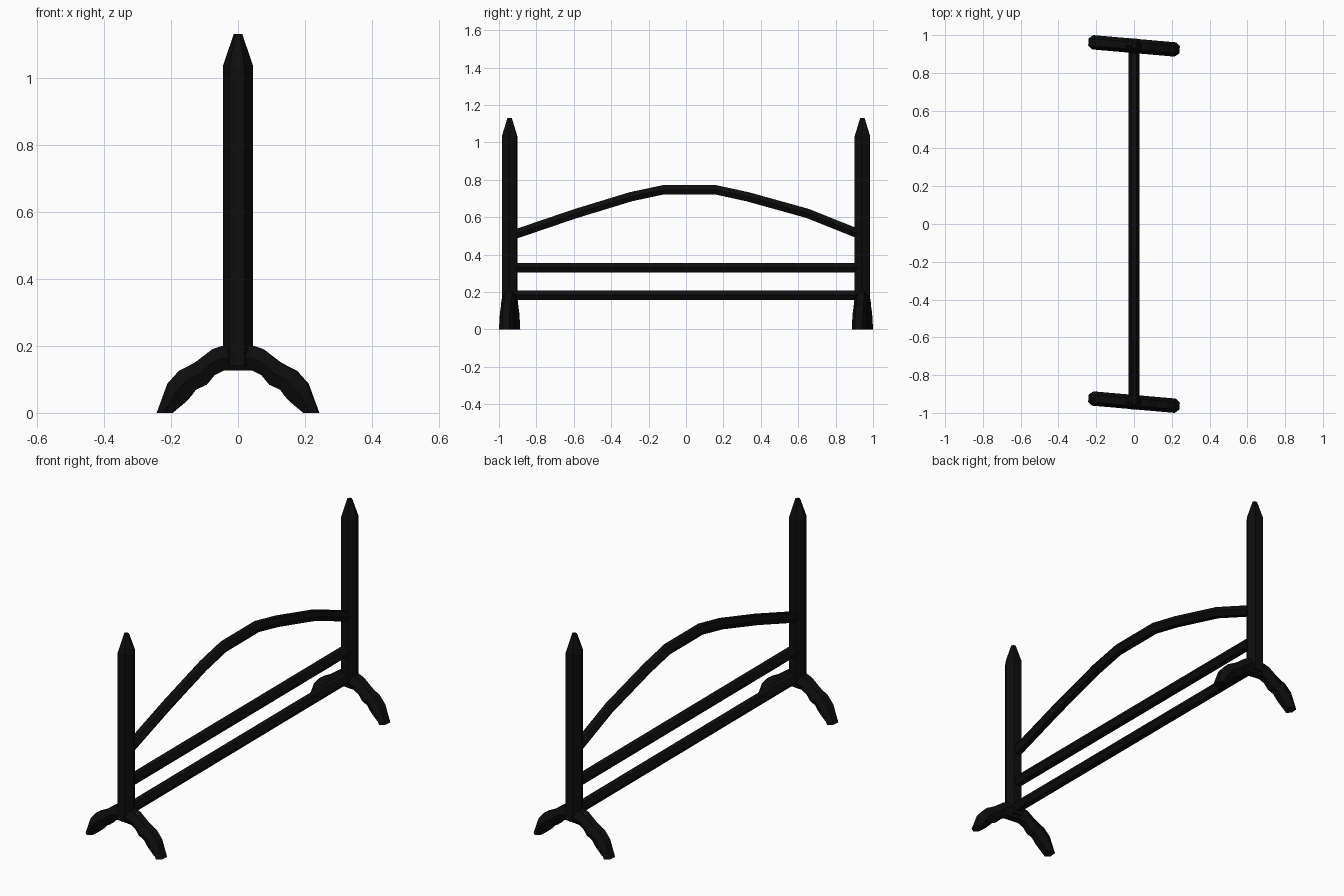
import bpy, bmesh
from math import cos, sin, pi, radians
from mathutils import Vector

if "Cube" in bpy.data.objects:
    bpy.data.objects.remove(bpy.data.objects["Cube"])

black = bpy.data.materials.new("black_paint")
black.diffuse_color = (0.004, 0.004, 0.004, 1)
black.use_nodes = True
black.node_tree.nodes["Principled BSDF"].inputs["Base Color"].default_value = black.diffuse_color


def finish(name, bm):
    bmesh.ops.recalc_face_normals(bm, faces=bm.faces)
    mesh = bpy.data.meshes.new(name)
    bm.to_mesh(mesh)
    bm.free()
    mesh.materials.append(black)
    obj = bpy.data.objects.new(name, mesh)
    bpy.context.collection.objects.link(obj)
    return obj


def loft(name, rings):
    """Skin a list of vertex rings and cap both ends."""
    bm = bmesh.new()
    rows = [[bm.verts.new(p) for p in ring] for ring in rings]
    n = len(rows[0])
    for a, b in zip(rows, rows[1:]):
        for i in range(n):
            j = (i + 1) % n
            bm.faces.new((a[i], a[j], b[j], b[i]))
    bm.faces.new(rows[0])
    bm.faces.new(rows[-1])
    return finish(name, bm)


def hex_ring(centre, side, up):
    """Six-sided ring with corners on the side axis and flats on the up axis."""
    return [centre + side * cos(k * pi / 3) + up * sin(k * pi / 3) / sin(pi / 3)
            for k in range(6)]


def bar(name, path):
    """Six-sided rail along a path of (y, z) points."""
    pts = [Vector((0, y, z)) for y, z in path]
    rings = []
    for i, p in enumerate(pts):
        d = (pts[min(i + 1, len(pts) - 1)] - pts[max(i - 1, 0)]).normalized()
        rings.append(hex_ring(p, Vector((0.029, 0, 0)), Vector((0, -d.z, d.y)) * 0.025))
    return loft(name, rings)


# Foot stations from centre outwards: upper x, z and lower x, z
half = [(0.045, 0.20, 0.042, 0.127), (0.075, 0.19, 0.072, 0.112),
        (0.125, 0.152, 0.095, 0.084), (0.15, 0.138, 0.128, 0.069),
        (0.176, 0.125, 0.14, 0.052), (0.21, 0.087, 0.156, 0.034),
        (0.242, 0, 0.197, 0)]
stations = [(-a, b, -c, d) for a, b, c, d in reversed(half)] + half

for label, y in (("front", -0.943), ("back", 0.943)):
    # Pointed post
    post = loft(label + "_post",
                [hex_ring(Vector((0, 0, z)), Vector((r, 0, 0)), Vector((0, r * sin(pi / 3), 0)))
                 for z, r in ((0.14, 0.045), (1.035, 0.045), (1.13, 0.013))])
    # Arched foot with two legs
    rings = []
    for ux, uz, lx, lz in stations:
        top, low = Vector((ux, 0, uz)), Vector((lx, 0, lz))
        rings.append(hex_ring((top + low) / 2, Vector((0, 0.038, 0)), (top - low) / 2))
    foot = loft(label + "_foot", rings)
    for obj in (post, foot):
        obj.location.y = y
        obj.rotation_euler.z = radians(-5)

# Straight rails
bar("lower_rail", [(-0.94, 0.183), (0.94, 0.183)])
bar("middle_rail", [(-0.94, 0.33), (0.94, 0.33)])

# Arched top rail
bar("arched_rail", [(-0.94, 0.50), (-0.594, 0.618), (-0.296, 0.709), (-0.123, 0.746),
                    (0.16, 0.746), (0.33, 0.709), (0.65, 0.62), (0.94, 0.504)])
